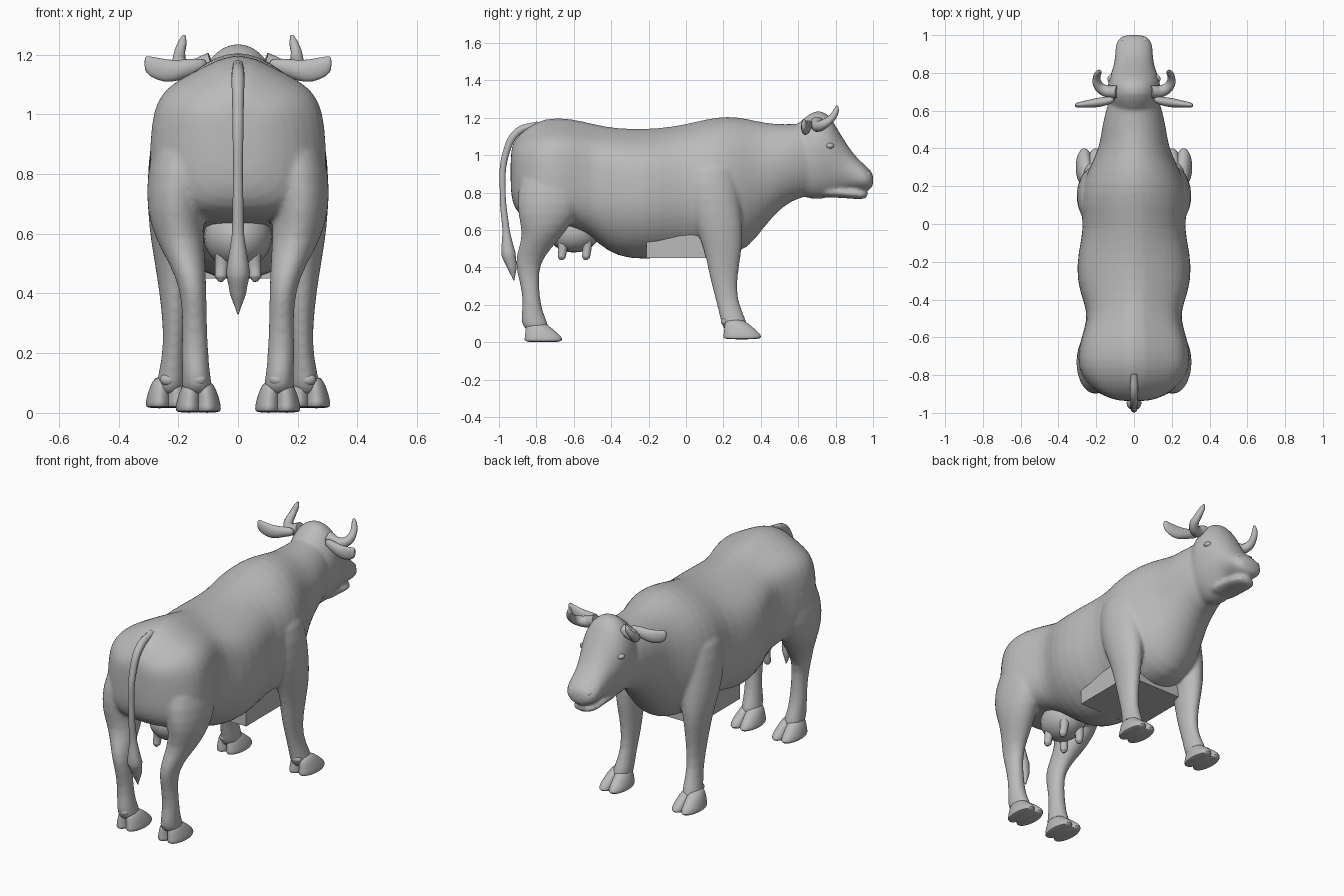
import bpy, math

if "Cube" in bpy.data.objects:
    bpy.data.objects.remove(bpy.data.objects["Cube"])

grey = bpy.data.materials.new("plain grey")
grey.use_nodes = True
grey.diffuse_color = (0.5, 0.5, 0.5, 1)
grey.node_tree.nodes["Principled BSDF"].inputs["Base Color"].default_value = grey.diffuse_color
SEG = 24


def activate(obj):
    bpy.ops.object.select_all(action='DESELECT')
    obj.select_set(True)
    bpy.context.view_layer.objects.active = obj


def finish(obj, name, mirror=False, angle=40):
    obj.name = name
    obj.data.materials.clear()
    obj.data.materials.append(grey)
    activate(obj)
    bpy.ops.object.shade_smooth_by_angle(angle=math.radians(angle))
    if mirror:
        obj.modifiers.new("Mirror", 'MIRROR')
    return obj


def loft(name, rows):
    """Skin a list of equal-sized closed point rings and smooth the form."""
    n = len(rows[0])
    verts = [p for row in rows for p in row]
    faces = [(i * n + j, i * n + (j + 1) % n, (i + 1) * n + (j + 1) % n, (i + 1) * n + j)
             for i in range(len(rows) - 1) for j in range(n)]
    last = len(verts) - n
    faces += [tuple(reversed(range(n))), tuple(range(last, last + n))]
    mesh = bpy.data.meshes.new(name)
    mesh.from_pydata(verts, [], faces)
    obj = bpy.data.objects.new(name, mesh)
    bpy.context.collection.objects.link(obj)
    activate(obj)
    bpy.ops.object.mode_set(mode='EDIT')
    bpy.ops.mesh.select_all(action='SELECT')
    bpy.ops.mesh.normals_make_consistent(inside=False)
    bpy.ops.object.mode_set(mode='OBJECT')
    obj.modifiers.new("Smooth form", 'SUBSURF').levels = 1
    bpy.ops.object.modifier_apply(modifier="Smooth form")
    return obj


def circle():
    return [(math.cos(math.tau * k / SEG), math.sin(math.tau * k / SEG)) for k in range(SEG)]


def section(y, width, top, bottom, middle, roof=0, full=0):
    """Upright cross-section: roof slopes the top from a ridge, full squares the underside."""
    ring = []
    for c, s in circle():
        power = 1 - (roof if s > 0 else full) / 3
        x = math.copysign(abs(c) ** power, c)
        rise = math.copysign(abs(s) ** power, s)
        if s > 0:
            rise -= 0.4 * roof * abs(x) * (1 - x * x)
        ring.append((width * x, y, middle + rise * (top - middle if s > 0 else middle - bottom)))
    return ring


def slice_z(z, x, y, rx, ry):
    return [(x + rx * c, y + ry * s, z) for c, s in circle()]


def slice_x(x, y, z, ry, rz):
    return [(x, y + ry * c, z + rz * s) for c, s in circle()]


def ramp(y, start, end):
    """Fade from one at start to zero at end."""
    return min(1, max(0, (end - y) / (end - start)))


def ball(name, centre, size, mirror=False):
    bpy.ops.mesh.primitive_uv_sphere_add(segments=20, ring_count=12)
    obj = bpy.context.object
    for v in obj.data.vertices:
        v.co = [c + a * s for c, a, s in zip(centre, v.co, size)]
    return finish(obj, name, mirror)


def tube(name, path, mirror=False):
    """Round tapering tube through points given as x, y, z, radius."""
    curve = bpy.data.curves.new(name, 'CURVE')
    curve.dimensions = '3D'
    curve.bevel_depth = 1
    curve.bevel_resolution = 3
    curve.use_fill_caps = True
    spline = curve.splines.new('BEZIER')
    spline.resolution_u = 6
    spline.bezier_points.add(len(path) - 1)
    for point, (x, y, z, r) in zip(spline.bezier_points, path):
        point.co = (x, y, z)
        point.radius = r
        point.handle_left_type = point.handle_right_type = 'AUTO'
    obj = bpy.data.objects.new(name, curve)
    bpy.context.collection.objects.link(obj)
    activate(obj)
    bpy.ops.object.convert(target='MESH')
    return finish(bpy.context.object, name, mirror)


# Trunk and neck: broad square rump fading into a round neck
trunk = loft("trunk", [section(*r, roof=ramp(r[0], -.55, .5), full=ramp(r[0], -.62, -.4)) for r in [
    (-.94, .07, 1.04, .79, .92), (-.915, .155, 1.09, .71, .89), (-.87, .225, 1.15, .665, .85),
    (-.8, .285, 1.2, .645, .82), (-.72, .303, 1.222, .635, .82), (-.62, .288, 1.218, .62, .82),
    (-.5, .245, 1.188, .56, .82), (-.42, .265, 1.167, .48, .80), (-.3, .308, 1.155, .44, .78),
    (-.15, .3, 1.155, .445, .78), (-.02, .265, 1.172, .46, .80), (.1, .29, 1.2, .46, .82),
    (.22, .275, 1.219, .465, .83), (.33, .22, 1.2, .49, .86), (.42, .182, 1.175, .62, .92),
    (.52, .17, 1.167, .73, .97), (.61, .147, 1.17, .775, .98), (.7, .125, 1.18, .78, .98)]])

# Head and lower jaw
head = loft("head", [section(*r) for r in [
    (.56, .09, 1.14, .81, .98), (.62, .13, 1.19, .775, 1.0), (.69, .147, 1.25, .76, 1.03),
    (.76, .137, 1.23, .77, 1.03), (.805, .12, 1.15, .785, .98), (.85, .105, 1.075, .805, .94),
    (.9, .1, 1.0, .81, .9), (.95, .1, .955, .81, .88), (.985, .08, .92, .815, .87),
    (1.002, .045, .9, .835, .87)]])
jaw = loft("jaw", [section(*r) for r in [
    (.7, .08, .85, .77, .8), (.82, .08, .83, .775, .805), (.9, .075, .818, .765, .79),
    (.95, .064, .814, .765, .787), (.972, .037, .808, .775, .79)]])

# Legs, shaped from the hip or shoulder down to the pastern
hind = [(.95, .17, -.72, .10, .15), (.8, .2, -.72, .107, .185), (.68, .213, -.74, .094, .16),
        (.58, .195, -.762, .082, .11), (.5, .17, -.81, .06, .087), (.42, .15, -.85, .045, .067),
        (.32, .145, -.837, .04, .05), (.2, .145, -.823, .046, .045), (.13, .14, -.82, .045, .068),
        (.05, .135, -.79, .06, .075)]
fore = [(1, .19, .13, .08, .12), (.85, .205, .13, .1, .15), (.68, .21, .16, .095, .14),
        (.56, .215, .19, .075, .115), (.45, .215, .2, .055, .092), (.35, .21, .2, .047, .075),
        (.23, .212, .215, .036, .057), (.13, .22, .25, .045, .067), (.05, .23, .27, .058, .075)]
legs = [loft("leg", [slice_z(z, side * x, *rest) for z, x, *rest in rows])
        for rows in (hind, fore) for side in (-1, 1)]

# Blend the flesh into one skin
activate(trunk)
for part in [head, jaw] + legs:
    part.select_set(True)
bpy.ops.object.join()
remesh = trunk.modifiers.new("Blend", 'REMESH')
remesh.mode = 'VOXEL'
remesh.voxel_size = 0.01
soften = trunk.modifiers.new("Soften", 'SMOOTH')
soften.iterations = 6
for modifier in ("Blend", "Soften"):
    bpy.ops.object.modifier_apply(modifier=modifier)
finish(trunk, "body", angle=60)

# Cloven hooves: two flared claws per foot, with a small dewclaw behind
for name, x, y, floor in (("hind_hoof", .133, -.765, 0), ("front_hoof", .233, .298, .015)):
    for label, shift in (("inner", -.03), ("outer", .03)):
        claw = loft(name + "_" + label, [slice_z(floor + h, x + shift * f, y + dy, rx, ry)
                    for h, f, dy, rx, ry in [
                        (0, 1, 0, .043, .092), (.012, 1, .004, .047, .105), (.035, 1, 0, .044, .096),
                        (.07, .85, -.02, .038, .074), (.11, .5, -.04, .03, .045)]])
        finish(claw, name + "_" + label, mirror=True)
    ball(name.replace("hoof", "dewclaw"), (x, y - .09, .112), (.028, .022, .022), mirror=True)

# Ears, horns, eyes and nostrils
ear = loft("ear", [slice_x(*r) for r in [
    (.10, .66, 1.165, .016, .02), (.15, .65, 1.16, .024, .028), (.20, .642, 1.145, .026, .035),
    (.25, .635, 1.145, .02, .04), (.3, .63, 1.162, .014, .034), (.314, .628, 1.172, .008, .022)]])
finish(ear, "ear", mirror=True)
tube("horn", [(.09, .70, 1.175, .034), (.15, .705, 1.155, .031), (.19, .735, 1.165, .026),
              (.196, .78, 1.2, .02), (.186, .803, 1.24, .015), (.18, .808, 1.264, .006)], mirror=True)
ball("eye", (.118, .768, 1.05), (.022, .024, .016), mirror=True)
ball("nostril", (.055, .97, .895), (.02, .018, .018), mirror=True)

# Tail with its tuft
tube("tail", [(0, -.79, 1.165, .018), (0, -.9, 1.125, .022), (0, -.963, 1.01, .019),
              (0, -.98, .8, .016), (0, -.962, .6, .02), (0, -.948, .47, .04),
              (0, -.93, .40, .027), (0, -.92, .33, .002)])

# Udder and teats
ball("udder", (0, -.6, .59), (.115, .14, .11))
for label, y in (("front", -.53), ("back", -.66)):
    tube(label + "_teat", [(.05, y, .54, .028), (.055, y, .49, .023), (.058, y - .005, .455, .021),
                           (.059, y - .007, .44, .008)], mirror=True)

# Block under the chest
bpy.ops.mesh.primitive_cube_add(size=1, location=(0, -.01, .6))
block = bpy.context.object
block.scale = (.4, .4, .3)
bpy.ops.object.transform_apply(location=True, scale=True)
finish(block, "belly_block")
